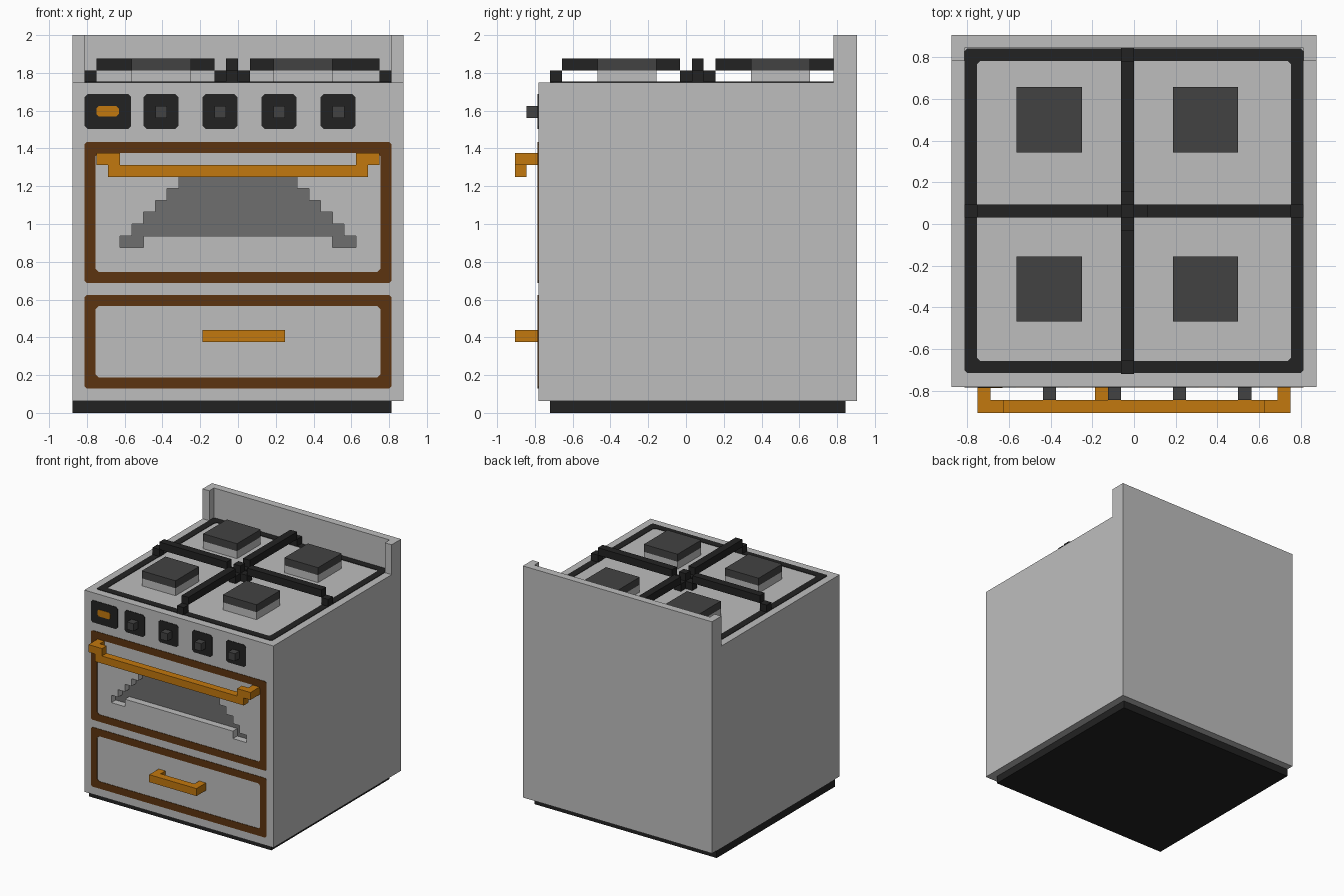
import bpy
import bmesh
from mathutils import Vector

if "Cube" in bpy.data.objects:
    bpy.data.objects.remove(bpy.data.objects["Cube"])

V = 1 / 16            # block unit
Y0 = -0.90625         # y of the foremost block face
FRONT = 2             # front face of the body, in blocks
TOP = 28              # hob surface, in blocks


def material(name, hex_code):
    rgb = [int(hex_code[i:i + 2], 16) / 255 for i in (0, 2, 4)]
    lin = [c / 12.92 if c <= 0.04045 else ((c + 0.055) / 1.055) ** 2.4 for c in rgb] + [1]
    m = bpy.data.materials.new(name)
    m.use_nodes = True
    m.diffuse_color = lin
    bsdf = m.node_tree.nodes["Principled BSDF"]
    bsdf.inputs["Base Color"].default_value = lin
    return m


STEEL = material("light_steel", "BEBEBE")
BLACK = material("black_iron", "222222")
DARK = material("dark_grey", "424242")
GLASS = material("window_grey", "6E6E6E")
BROWN = material("brown_trim", "5C3410")
BRASS = material("brass", "C2780E")


def pos(x, y, z):
    """Block coordinates to scene coordinates."""
    return Vector((x * V, Y0 + y * V, z * V))


def finish(name, bm, mat):
    bmesh.ops.recalc_face_normals(bm, faces=bm.faces)
    mesh = bpy.data.meshes.new(name)
    bm.to_mesh(mesh)
    bm.free()
    mesh.materials.append(mat)
    ob = bpy.data.objects.new(name, mesh)
    bpy.context.collection.objects.link(ob)
    return ob


def boxes(name, mat, *ranges):
    """One object from boxes given as (x0, x1, y0, y1, z0, z1) in blocks."""
    bm = bmesh.new()
    for x0, x1, y0, y1, z0, z1 in ranges:
        lo, hi = pos(x0, y0, z0), pos(x1, y1, z1)
        verts = bmesh.ops.create_cube(bm, size=1)["verts"]
        for v in verts:
            v.co = (lo + hi) / 2 + v.co * (hi - lo)
    return finish(name, bm, mat)


def prism(name, mat, points, y0, y1):
    """Extrude an x-z outline from y0 to y1."""
    bm = bmesh.new()
    face = bm.faces.new([bm.verts.new(pos(x, y0, z)) for x, z in points])
    new = bmesh.ops.extrude_face_region(bm, geom=[face])["geom"]
    for v in new:
        if isinstance(v, bmesh.types.BMVert):
            v.co.y += (y1 - y0) * V
    return finish(name, bm, mat)


def outline(u0, u1, v0, v1, c):
    """Rectangle with clipped corners."""
    return [(u0 + c, v0), (u1 - c, v0), (u1, v0 + c), (u1, v1 - c),
            (u1 - c, v1), (u0 + c, v1), (u0, v1 - c), (u0, v0 + c)]


def frame(name, mat, u0, u1, v0, v1, width=0.95, on_top=False, h=0.06):
    """Thin rectangular border lying on the front or on the hob."""
    bm = bmesh.new()

    def ring(pts, d):
        return [bm.verts.new(pos(u, v, TOP + d) if on_top else pos(u, FRONT - d, v))
                for u, v in pts]

    outer = outline(u0, u1, v0, v1, 0.2)
    inner = outline(u0 + width, u1 - width, v0 + width, v1 - width, 0.25)
    loops = [ring(outer, 0), ring(outer, h), ring(inner, h), ring(inner, 0)]
    for a, b in zip(loops, loops[1:]):
        for i in range(8):
            j = (i + 1) % 8
            bm.faces.new((a[i], a[j], b[j], b[i]))
    return finish(name, bm, mat)


# Window outline: a stepped trapezoid with two feet, mirrored about the centre
half = [(8, 15), (8, 14), (10, 14), (10, 15)]
for i in range(5):
    half += [(9 - i, 15 + i), (9 - i, 16 + i)]
window = half + [(-x, z) for x, z in reversed(half)]

# Cabinet with the window recess cut one block deep
body = boxes("body", STEEL, (-14, 14, 2, 29, 1, TOP))
cutter = prism("window_cutter", STEEL, window, FRONT - 1, FRONT + 1)
cutter.hide_render = True
mod = body.modifiers.new("window_recess", "BOOLEAN")
mod.operation = "DIFFERENCE"
mod.solver = "EXACT"
mod.object = cutter
bpy.context.view_layer.objects.active = body
bpy.ops.object.modifier_apply(modifier=mod.name)
bpy.data.objects.remove(cutter)
prism("oven_window", GLASS, window, FRONT + 0.92, FRONT + 1)

boxes("plinth", BLACK, (-14, 13, 3, 28, 0, 1))
boxes("back_panel", STEEL, (-14, 14, 28, 29, TOP, 32),
      (-14, -13, 27, 28, TOP, 32), (13, 14, 27, 28, TOP, 32))

# Painted borders
frame("hob_border", BLACK, -13, 13, 3.05, 27.95, on_top=True)
frame("oven_door_trim", BROWN, -13, 13, 11, 22.95)
frame("drawer_trim", BROWN, -13, 13, 2.05, 10)

# Burners
for side, x in (("right", -9), ("left", 3)):
    for row, y in (("front", 7), ("back", 20)):
        boxes(f"{row}_{side}_burner_base", STEEL, (x, x + 5, y, y + 5, TOP, TOP + 1))
        boxes(f"{row}_{side}_burner_cap", DARK, (x, x + 5, y, y + 5, TOP + 1, TOP + 2))

# Pan support: four raised arms with feet, meeting at a low cross with a post
boxes("pan_support_arms", BLACK,
      (-12, -2, 15, 16, 29, 30), (1, 12, 15, 16, 29, 30),
      (-1, 0, 4, 14, 29, 30), (-1, 0, 17, 27, 29, 30))
boxes("pan_support_feet", BLACK,
      (-13, -12, 15, 16, 28, 29), (12, 13, 15, 16, 28, 29),
      (-1, 0, 3, 4, 28, 29), (-1, 0, 27, 28, 28, 29))
boxes("pan_support_centre", BLACK,
      (-2, -1, 15, 16, 28, 29), (0, 1, 15, 16, 28, 29),
      (-1, 0, 14, 17, 28, 29), (-1, 0, 15, 16, 29, 30))

# Control panel: display and four knobs
prism("display_plate", BLACK, outline(-13, -9.05, 24.05, 27, 0.25), FRONT - 0.06, FRONT)
prism("display", BRASS, outline(-12, -10.1, 25.1, 26, 0.2), FRONT - 0.1, FRONT - 0.05)
for i, x in enumerate((-7, -2, 3, 8)):
    prism(f"knob_plate_{i + 1}", BLACK, outline(x - 1, x + 1.95, 24.05, 27, 0.25),
          FRONT - 0.06, FRONT)
    boxes(f"knob_{i + 1}", DARK, (x, x + 1, 1, 2, 25, 26))

# Handles
boxes("oven_handle_bar", BRASS, (-11, 11, 0, 1, 20, 21))
for side, s in (("right", -1), ("left", 1)):
    boxes(f"{side}_oven_handle_bracket", BRASS,
          (*sorted((10 * s, 12 * s)), 0, 1, 21, 22),
          (*sorted((11 * s, 12 * s)), 1, 2, 21, 22))
boxes("drawer_handle", BRASS, (-3, 4, 0, 1, 6, 7), (-3, -2, 1, 2, 6, 7), (3, 4, 1, 2, 6, 7))
